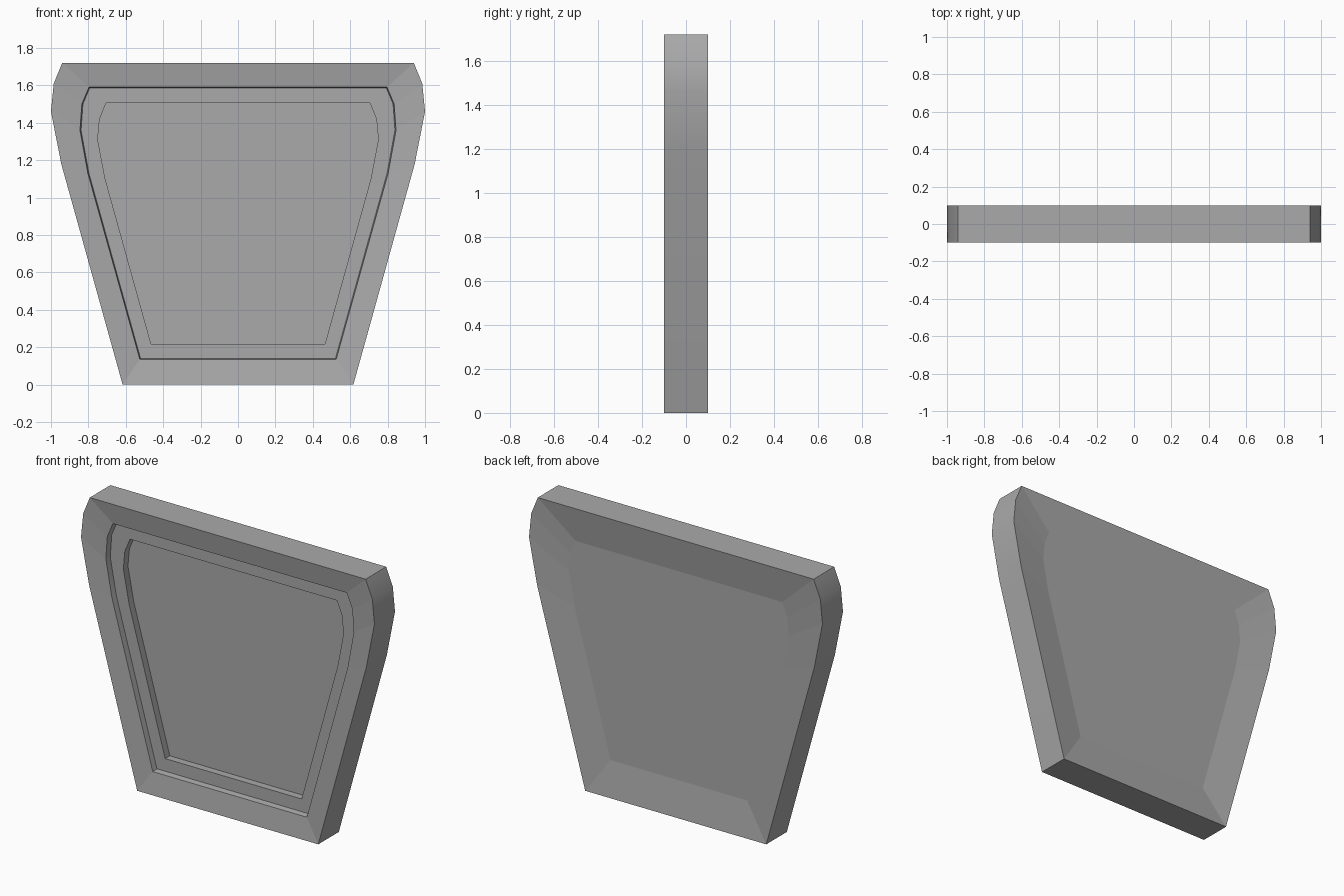
import bpy
import bmesh
from math import radians

cube = bpy.data.objects.get("Cube")
if cube:
    bpy.data.objects.remove(cube, do_unlink=True)

grey = bpy.data.materials.new("plain grey")
grey.use_nodes = True
grey.diffuse_color = (0.4, 0.4, 0.4, 1)
grey.node_tree.nodes["Principled BSDF"].inputs["Base Color"].default_value = grey.diffuse_color

# Right-hand half outlines (x, z), from the bottom corner to the top corner
OUTER = [(0.617, 0), (0.945, 1.18), (1.0, 1.46), (0.985, 1.61), (0.94, 1.72)]
STEP = [(0.525, 0.135), (0.803, 1.13), (0.845, 1.36), (0.835, 1.50), (0.797, 1.59)]
FOOT = [(0.521, 0.14), (0.797, 1.13), (0.839, 1.36), (0.829, 1.50), (0.793, 1.585)]
INNER = [(0.465, 0.218), (0.71, 1.10), (0.75, 1.31), (0.74, 1.42), (0.705, 1.505)]


def ring(bm, half, y):
    """Closed loop of vertices from a half outline mirrored across x."""
    loop = half + [(-x, z) for x, z in reversed(half)]
    return [bm.verts.new((x, y, z)) for x, z in loop]


def bridge(a, b, smooth):
    """Quads between two loops of equal length."""
    for i in range(len(a)):
        j = (i + 1) % len(a)
        bm.faces.new((a[i], a[j], b[j], b[i])).smooth = smooth


# Loops run from the back panel, round the rim, to the recessed front panel
bm = bmesh.new()
layers = [(INNER, 0.07), (OUTER, 0.10), (OUTER, -0.10),
          (STEP, -0.08), (FOOT, -0.045), (INNER, -0.045), (INNER, 0.0)]
loops = [ring(bm, half, y) for half, y in layers]
smooth_bands = (1, 3, 5)  # outer edge and the two step walls
for i in range(len(loops) - 1):
    bridge(loops[i], loops[i + 1], i in smooth_bands)
bm.faces.new(loops[0])
bm.faces.new(loops[-1])
bmesh.ops.recalc_face_normals(bm, faces=bm.faces)
for edge in bm.edges:
    edge.smooth = edge.calc_face_angle(0) < radians(30)

mesh = bpy.data.meshes.new("recessed_panel")
bm.to_mesh(mesh)
bm.free()
mesh.materials.append(grey)
panel = bpy.data.objects.new("recessed_panel", mesh)
bpy.context.collection.objects.link(panel)
